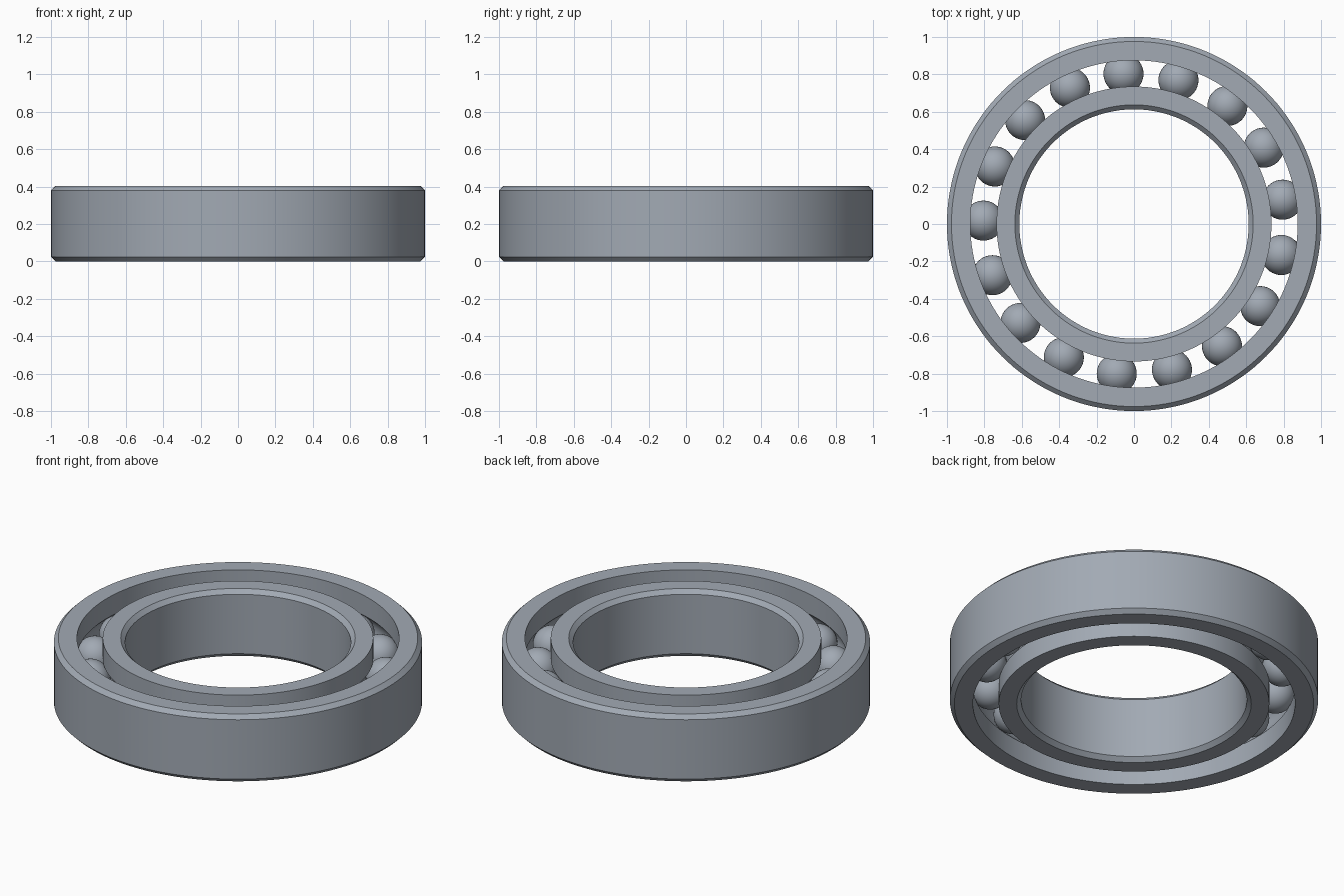
import bpy
import bmesh
from math import pi, cos, sin, acos, radians
from mathutils import Matrix, Vector

cube = bpy.data.objects.get("Cube")
if cube:
    bpy.data.objects.remove(cube, do_unlink=True)

HEIGHT = 0.404
MID = HEIGHT / 2
CHAMFER = 0.024
PITCH = 0.805        # radius of the circle of ball centres
GAP = 0.07           # half the gap between the two rings
BALL_R = 0.107
BALLS = 17
SEGMENTS = 144

steel = bpy.data.materials.new("steel grey")
steel.use_nodes = True
colour = (0.36, 0.40, 0.455, 1)
steel.diffuse_color = colour
steel.node_tree.nodes["Principled BSDF"].inputs["Base Color"].default_value = colour


def finish(name, bm):
    """Turn a bmesh into a smooth steel object."""
    bmesh.ops.recalc_face_normals(bm, faces=bm.faces)
    mesh = bpy.data.meshes.new(name)
    bm.to_mesh(mesh)
    bm.free()
    mesh.materials.append(steel)
    obj = bpy.data.objects.new(name, mesh)
    bpy.context.collection.objects.link(obj)
    bpy.ops.object.select_all(action="DESELECT")
    obj.select_set(True)
    bpy.context.view_layer.objects.active = obj
    bpy.ops.object.shade_smooth_by_angle(angle=radians(25))
    return obj


def race(name, side, plain_r):
    """Chamfered ring with a ball groove; side is +1 outside the balls, -1 inside."""
    groove_r = BALL_R + 0.001
    spread = acos(GAP / groove_r)
    steps = 14
    groove = []
    for i in range(steps + 1):
        a = spread * (2 * i / steps - 1)
        groove.append((PITCH + side * groove_r * cos(a), MID + groove_r * sin(a)))
    face_r = PITCH + side * GAP
    edge_r = plain_r - side * CHAMFER
    profile = [(face_r, 0), *groove, (face_r, HEIGHT), (edge_r, HEIGHT),
               (plain_r, HEIGHT - CHAMFER), (plain_r, CHAMFER), (edge_r, 0)]

    bm = bmesh.new()
    verts = [bm.verts.new((r, 0, z)) for r, z in profile]
    edges = [bm.edges.new((v, verts[i - 1])) for i, v in enumerate(verts)]
    bmesh.ops.spin(bm, geom=verts + edges, cent=(0, 0, 0), axis=(0, 0, 1),
                   angle=2 * pi, steps=SEGMENTS)
    bmesh.ops.remove_doubles(bm, verts=bm.verts, dist=0.0001)
    return finish(name, bm)


# Rings
race("outer_ring", 1, 1.0)
race("inner_ring", -1, 0.613)

# Balls, evenly spaced in the groove
for i in range(BALLS):
    a = radians(9.3) + 2 * pi * i / BALLS
    bm = bmesh.new()
    centre = Vector((PITCH * cos(a), PITCH * sin(a), MID))
    bmesh.ops.create_uvsphere(bm, u_segments=40, v_segments=20, radius=BALL_R,
                              matrix=Matrix.Translation(centre))
    finish(f"ball_{i + 1}", bm)
